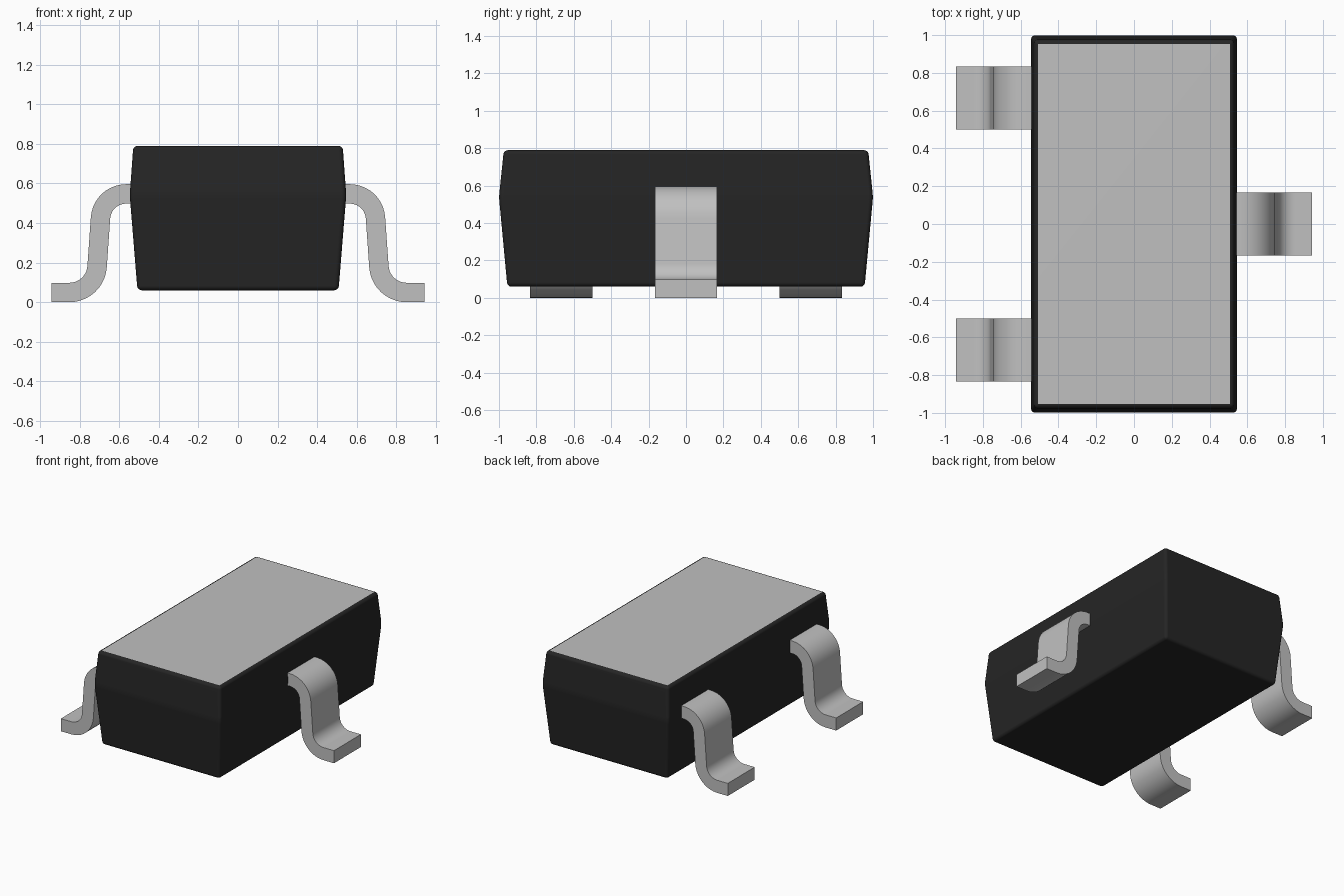
import bpy, bmesh, math
from mathutils import Vector

if "Cube" in bpy.data.objects:
    bpy.data.objects.remove(bpy.data.objects["Cube"])


def material(name, v):
    m = bpy.data.materials.new(name)
    m.diffuse_color = (v, v, v, 1)
    m.use_nodes = True
    m.node_tree.nodes["Principled BSDF"].inputs["Base Color"].default_value = m.diffuse_color
    return m


black = material("black plastic", 0.0185)
grey = material("grey metal", 0.53)


def finish(bm, name, mats):
    bmesh.ops.recalc_face_normals(bm, faces=bm.faces)
    me = bpy.data.meshes.new(name)
    bm.to_mesh(me)
    bm.free()
    for m in mats:
        me.materials.append(m)
    ob = bpy.data.objects.new(name, me)
    bpy.context.collection.objects.link(ob)
    bpy.ops.object.select_all(action='DESELECT')
    ob.select_set(True)
    bpy.context.view_layer.objects.active = ob
    bpy.ops.object.shade_smooth_by_angle(angle=math.radians(35))
    return ob


# Body: three stacked rectangles, widest at the parting line, all edges rounded
bm = bmesh.new()
rings = []
for hx, hy, z in ((0.508, 0.955, 0.06), (0.547, 1.0, 0.54), (0.529, 0.974, 0.79)):
    rings.append([bm.verts.new((sx * hx, sy * hy, z))
                  for sx, sy in ((-1, -1), (1, -1), (1, 1), (-1, 1))])
bm.faces.new(rings[0][::-1])
bm.faces.new(rings[-1])
for a, b in zip(rings, rings[1:]):
    for i in range(4):
        j = (i + 1) % 4
        bm.faces.new((a[i], a[j], b[j], b[i]))
bmesh.ops.bevel(bm, geom=bm.edges[:], offset=0.022, segments=4,
                profile=0.5, affect='EDGES')
# Grey flat top inside the black rounded rim
bm.normal_update()
top = max(bm.faces, key=lambda f: f.calc_center_median().z + f.calc_area())
for f in bm.faces:
    f.material_index = 0
top.material_index = 1
body = finish(bm, "body", [black, grey])
body.modifiers.new("even shading", 'WEIGHTED_NORMAL').keep_sharp = True

# Leg centre line: shoulder arc, slightly slanted shin, ankle arc, foot
TILT, R1, R2, HALF, STEPS = math.radians(4), 0.13, 0.14, 0.049, 10
c1 = Vector((0.565, 0.417))
out = Vector((math.cos(TILT), math.sin(TILT)))
c2z = HALF + R2
drop = (c1.y + R1 * out.y) - (c2z - R2 * out.y)
c2 = Vector((c1.x + (R1 + R2) * out.x + drop * math.tan(TILT), c2z))


def leg_profile():
    upper, lower = [Vector((0.49, c1.y + R1 + HALF))], [Vector((0.49, c1.y + R1 - HALF))]
    for centre, radius, start, end, side in (
            (c1, R1, math.pi / 2, TILT, 1),
            (c2, R2, math.pi + TILT, 1.5 * math.pi, -1)):
        for i in range(STEPS + 1):
            a = start + (end - start) * i / STEPS
            d = Vector((math.cos(a), math.sin(a)))
            upper.append(centre + d * (radius + side * HALF))
            lower.append(centre + d * (radius - side * HALF))
    upper.append(Vector((0.943, 2 * HALF)))
    lower.append(Vector((0.943, 0)))
    return upper + lower[::-1]


def leg(name, side, y, half_width=0.166):
    bm = bmesh.new()
    face = bm.faces.new([bm.verts.new((side * p.x, y - half_width, p.y))
                         for p in leg_profile()])
    new = bmesh.ops.extrude_face_region(bm, geom=[face])["geom"]
    bmesh.ops.translate(bm, vec=(0, 2 * half_width, 0),
                        verts=[g for g in new if isinstance(g, bmesh.types.BMVert)])
    finish(bm, name, [grey])


leg("right_leg", 1, 0)
leg("left_front_leg", -1, -0.667)
leg("left_back_leg", -1, 0.667)
